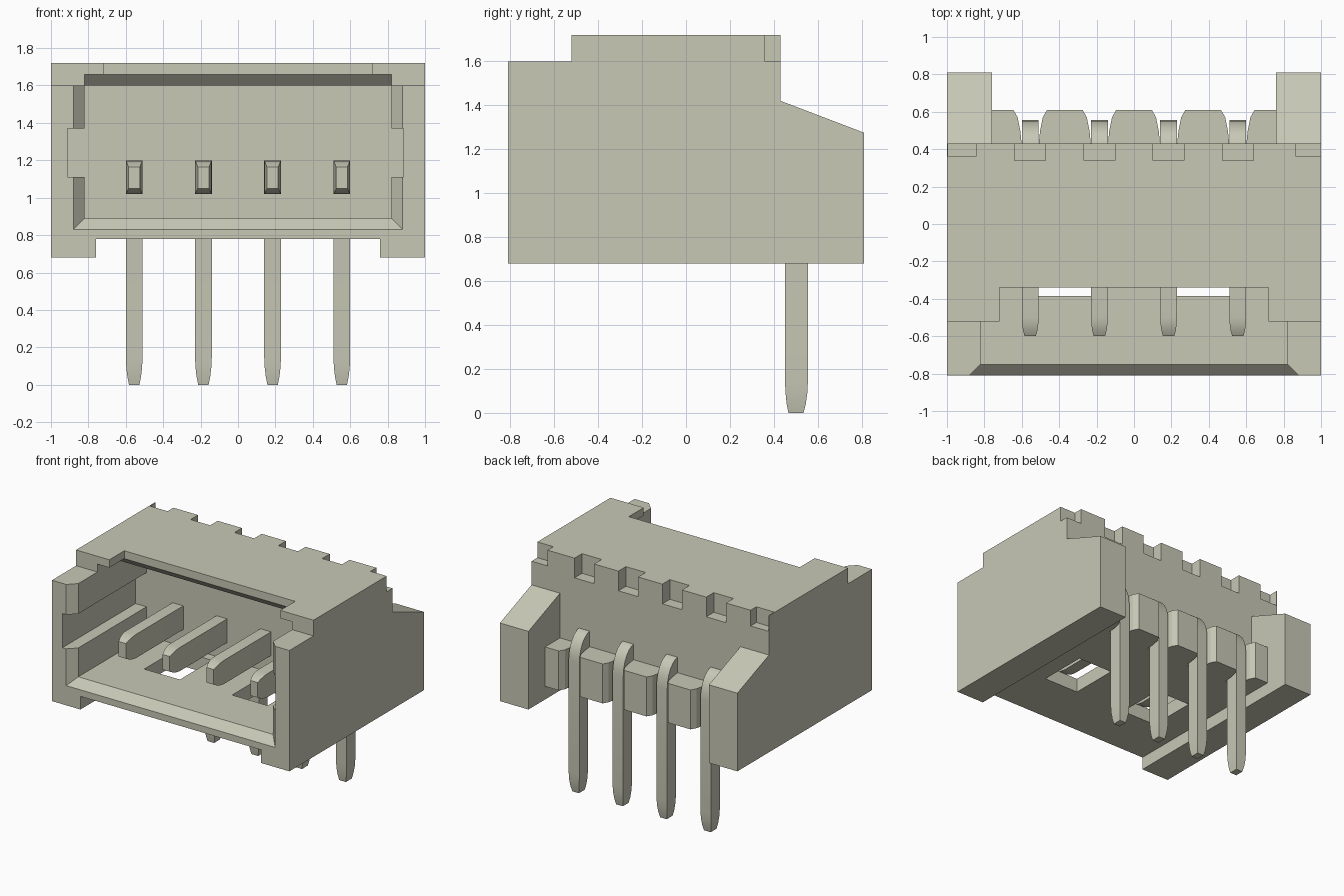
import bpy, bmesh, math
from mathutils import Vector

cube = bpy.data.objects.get("Cube")
if cube:
    bpy.data.objects.remove(cube, do_unlink=True)

# One warm grey plastic
mat = bpy.data.materials.new("warm grey")
mat.use_nodes = True
colour = (0.58, 0.58, 0.47, 1)
mat.diffuse_color = colour
mat.node_tree.nodes["Principled BSDF"].inputs["Base Color"].default_value = colour


def loft(name, rings):
    """Closed solid through a sequence of equal-length rings."""
    bm = bmesh.new()
    loops = [[bm.verts.new(p) for p in ring] for ring in rings]
    n = len(loops[0])
    for a, b in zip(loops, loops[1:]):
        for i in range(n):
            j = (i + 1) % n
            bm.faces.new((a[i], a[j], b[j], b[i]))
    bm.faces.new(loops[0])
    bm.faces.new(loops[-1])
    bmesh.ops.recalc_face_normals(bm, faces=bm.faces)
    me = bpy.data.meshes.new(name)
    bm.to_mesh(me)
    bm.free()
    me.materials.append(mat)
    ob = bpy.data.objects.new(name, me)
    bpy.context.collection.objects.link(ob)
    return ob


def extrude_x(name, profile, x0, x1):
    return loft(name, [[(x, y, z) for y, z in profile] for x in (x0, x1)])


def extrude_z(name, outline, z0, z1):
    return loft(name, [[(x, y, z) for x, y in outline] for z in (z0, z1)])


def box(name, x0, x1, y0, y1, z0, z1):
    return extrude_z(name, [(x0, y0), (x1, y0), (x1, y1), (x0, y1)], z0, z1)


def activate(ob):
    bpy.ops.object.select_all(action='DESELECT')
    bpy.context.view_layer.objects.active = ob
    ob.select_set(True)


def cut(ob, cutter):
    cutter.hide_render = True
    activate(ob)
    mod = ob.modifiers.new("cut", 'BOOLEAN')
    mod.operation = 'DIFFERENCE'
    mod.solver = 'EXACT'
    mod.object = cutter
    bpy.ops.object.modifier_apply(modifier=mod.name)
    bpy.data.objects.remove(cutter, do_unlink=True)


PINS = (-0.555, -0.185, 0.185, 0.555)

# Housing: side profile extruded across the full width
housing = extrude_x("housing", [
    (-0.81, 0.68), (0.81, 0.68), (0.81, 1.275), (0.43, 1.42),
    (0.43, 1.72), (-0.52, 1.72), (-0.52, 1.60), (-0.81, 1.60)], -1, 1)

# Space between the rear ears and between the underside rails
cut(housing, box("rear_gap", -0.76, 0.76, 0.43, 1, 0.5, 1.9))
cut(housing, box("under_gap", -0.76, 0.76, -1, 1, 0.5, 0.78))

# Front cavity with chamfered ceiling lip and flared mouth
cut(housing, extrude_x("cavity", [
    (-0.9, 0.89), (0.07, 0.89), (0.07, 1.60), (-0.28, 1.60),
    (-0.34, 1.66), (-0.9, 1.66)], -0.82, 0.82))
cut(housing, loft("mouth_flare", [
    [(-w, y, b), (w, y, b), (w, y, 1.64), (-w, y, 1.64)]
    for y, w, b in ((-0.83, 0.90, 0.81), (-0.74, 0.81, 0.90))]))

# Guide slot in each side wall, roof notch, floor windows
cut(housing, box("guide_slots", -0.912, 0.885, -0.9, 0.07, 1.11, 1.37))
cut(housing, box("roof_notch", -0.72, 0.72, -0.9, -0.34, 1.5, 1.9))
for s in (-1, 1):
    cut(housing, box("floor_window", s * 0.37 - 0.15, s * 0.37 + 0.15,
                     -0.385, 0.0, 0.7, 0.95))
    cut(housing, box("corner_notch", s * 0.93 - 0.065, s * 0.93 + 0.085,
                     0.36, 0.5, 1.60, 1.9))
for x in PINS:
    cut(housing, box("top_notch", x - 0.083, x + 0.083, 0.34, 0.5, 1.57, 1.9))

# Rounded rear spacers between the pins
EDGE = [(0.0, 0.42), (0.008, 0.50), (0.022, 0.57), (0.045, 0.61)]
for i, x in enumerate((-0.37, 0, 0.37)):
    right = [(x + 0.14 - d, y) for d, y in EDGE]
    left = [(x - 0.14 + d, y) for d, y in reversed(EDGE)]
    extrude_z(f"rear_spacer_{i + 1}", right + left, 0.78, 1.08)
for s, side in ((1, "left"), (-1, "right")):
    outline = [(s * (0.60 + d), y) for d, y in EDGE]
    outline += [(s * 0.765, 0.61), (s * 0.765, 0.42)]
    extrude_z(f"end_spacer_{side}", outline, 0.78, 1.08)

# Bent pins: each station gives outer (y, z), inner (y, z), half width
stations = [((-0.60, 1.165), (-0.60, 1.05), 0.030),
            ((-0.57, 1.183), (-0.57, 1.034), 0.038),
            ((-0.535, 1.195), (-0.535, 1.024), 0.043),
            ((-0.50, 1.20), (-0.50, 1.02), 0.045)]
for k in range(7):
    a = math.pi / 2 * k / 6
    s, c = math.sin(a), math.cos(a)
    stations.append(((0.42 + 0.135 * s, 1.0 + 0.2 * c),
                     (0.42 + 0.03 * s, 0.98 + 0.04 * c), 0.045))
stations += [((0.555, 0.15), (0.45, 0.15), 0.045),
             ((0.552, 0.09), (0.453, 0.09), 0.042),
             ((0.545, 0.04), (0.458, 0.04), 0.036),
             ((0.535, 0.0), (0.466, 0.0), 0.028)]
for i, x in enumerate(PINS):
    pin = loft(f"pin_{i + 1}", [
        [(x - w, *o), (x + w, *o), (x + w, *n), (x - w, *n)]
        for o, n, w in stations])
    activate(pin)
    bpy.ops.object.shade_smooth_by_angle(angle=math.radians(30))
